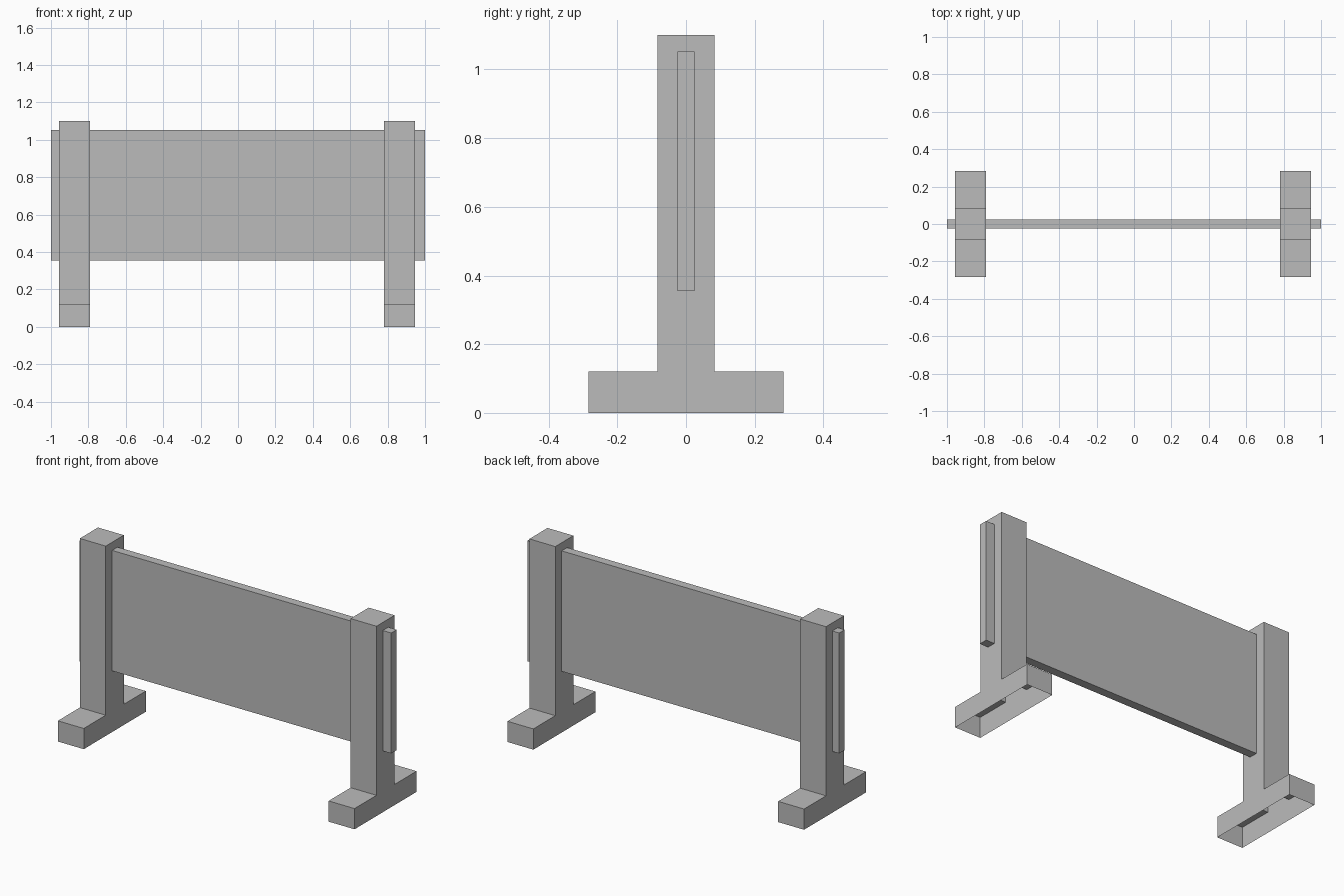
import bpy
import bmesh

cube = bpy.data.objects.get("Cube")
if cube:
    bpy.data.objects.remove(cube, do_unlink=True)

# Single flat grey
GREY = (0.5, 0.5, 0.5, 1)
grey = bpy.data.materials.new("grey")
grey.use_nodes = True
grey.diffuse_color = GREY
grey.node_tree.nodes["Principled BSDF"].inputs["Base Color"].default_value = GREY


def add_extrusion(name, outline, x0, x1, open_bottom=False):
    """Extrude a (y, z) outline along x, optionally leaving the floor side open."""
    bm = bmesh.new()
    face = bm.faces.new([bm.verts.new((x0, y, z)) for y, z in outline])
    result = bmesh.ops.extrude_face_region(bm, geom=[face], use_keep_orig=True)
    moved = [v for v in result["geom"] if isinstance(v, bmesh.types.BMVert)]
    bmesh.ops.translate(bm, verts=moved, vec=(x1 - x0, 0, 0))
    bmesh.ops.recalc_face_normals(bm, faces=bm.faces)
    if open_bottom:
        floor = [f for f in bm.faces if all(abs(v.co.z) < 1e-5 for v in f.verts)]
        bmesh.ops.delete(bm, geom=floor, context="FACES_ONLY")
    mesh = bpy.data.meshes.new(name)
    bm.to_mesh(mesh)
    bm.free()
    mesh.materials.append(grey)
    obj = bpy.data.objects.new(name, mesh)
    bpy.context.collection.objects.link(obj)
    return obj


# Hollow T-shaped stands: wide foot with an upright post
FOOT_Y, FOOT_Z, POST_Y, POST_Z = 0.284, 0.12, 0.083, 1.10
half = [(FOOT_Y, 0), (FOOT_Y, FOOT_Z), (POST_Y, FOOT_Z), (POST_Y, POST_Z)]
stand = half + [(-y, z) for y, z in reversed(half)]
add_extrusion("right_stand", stand, -0.956, -0.79, open_bottom=True)
add_extrusion("left_stand", stand, 0.78, 0.946, open_bottom=True)

# Thin board passing through both posts
BOARD_Y, BOARD_LOW, BOARD_TOP = 0.025, 0.355, 1.053
board = [(-BOARD_Y, BOARD_LOW), (BOARD_Y, BOARD_LOW),
         (BOARD_Y, BOARD_TOP), (-BOARD_Y, BOARD_TOP)]
add_extrusion("board", board, -1, 1)
